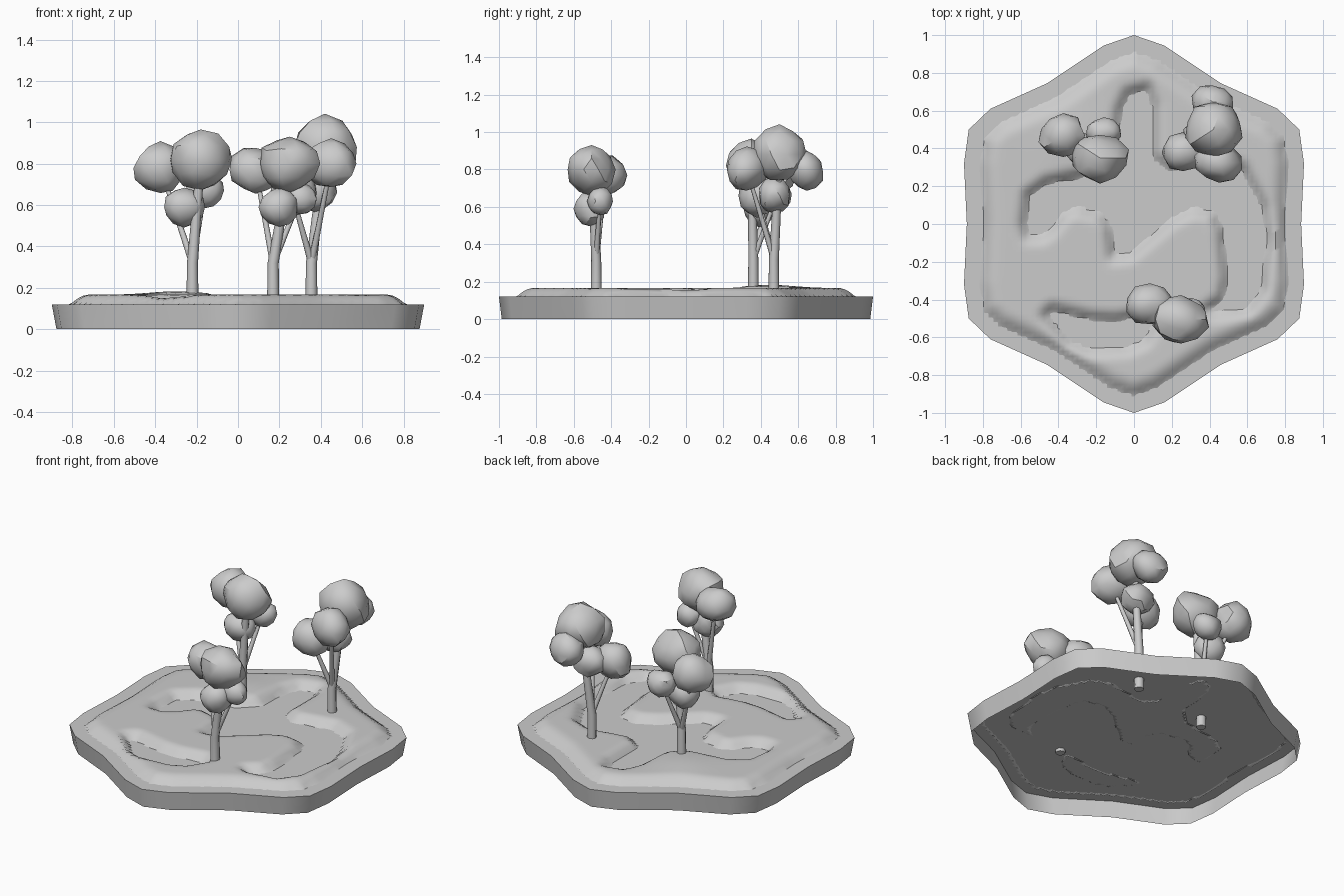
import bpy, bmesh, math, random
from mathutils import Vector

if "Cube" in bpy.data.objects:
    bpy.data.objects.remove(bpy.data.objects["Cube"])

random.seed(4)
TOP = 0.12          # level of the plate and of the water channel

# hexagonal outline of the tile, one quarter mirrored twice
quarter = [(.885, 0), (.9, .32), (.875, .5), (.76, .61), (.46, .745), (.16, .945), (0, 1)]
half = quarter + [(-x, y) for x, y in quarter[-2::-1]]
TILE = half + [(x, -y) for x, y in half[-2:0:-1]]

# outlines of the two water channels, corners rounded below
RIVER = [(-.58, -.06), (-.55, .2), (-.1, .28), (-.06, .68), (.1, .72), (.1, .27), (.54, .35),
         (.72, .02), (.66, -.44), (.36, -.48), (.5, -.38), (.46, .06), (.27, .09),
         (-.1, -.22), (-.13, .04), (-.34, .1), (-.47, -.06)]
POND = [(-.5, -.44), (-.15, -.52), (.14, -.47), (.03, -.65), (-.3, -.67)]


def round_off(pts):
    out = []
    for a, b in zip(pts, pts[1:] + pts[:1]):
        for t in (.2, .8):
            out.append((a[0] + (b[0] - a[0]) * t, a[1] + (b[1] - a[1]) * t))
    return out


def signed_dist(x, y, poly):
    """Distance to the outline, positive inside."""
    best, inside = 9, False
    for (ax, ay), (bx, by) in zip(poly, poly[1:] + poly[:1]):
        dx, dy = bx - ax, by - ay
        t = max(0, min(1, ((x - ax) * dx + (y - ay) * dy) / (dx * dx + dy * dy)))
        best = min(best, math.hypot(x - ax - t * dx, y - ay - t * dy))
        if (ay > y) != (by > y) and x < ax + (y - ay) * dx / dy:
            inside = not inside
    return best if inside else -best


def finish(bm, name, angle):
    mesh = bpy.data.meshes.new(name)
    bm.to_mesh(mesh)
    bm.free()
    ob = bpy.data.objects.new(name, mesh)
    bpy.context.collection.objects.link(ob)
    bpy.ops.object.select_all(action='DESELECT')
    bpy.context.view_layer.objects.active = ob
    ob.select_set(True)
    bpy.ops.object.shade_smooth_by_angle(angle=math.radians(angle))


# plate: top face with a skirt, open underneath
bm = bmesh.new()
upper = [bm.verts.new((x, y, TOP)) for x, y in TILE]
lower = [bm.verts.new((x * .975, y * .985, 0)) for x, y in TILE]
for i in range(len(TILE)):
    j = (i + 1) % len(TILE)
    bm.faces.new((lower[i], lower[j], upper[j], upper[i]))
bm.faces.new(upper)
finish(bm, "tile_plate", 40)

# grass: height sheet that sinks into the plate at its rim and at the water
channels = [round_off(RIVER), round_off(POND)]


def ramp(d, width):
    t = min(1, d / width)
    return t * (2 - t) if t > 0 else 2 * t


def grass_height(x, y):
    rim = ramp(signed_dist(x, y, TILE) - .09, .09)
    bank = min(ramp(-signed_dist(x, y, c), .07) for c in channels)
    bump = .016 * math.exp(-((x + .3) ** 2 + (y - .45) ** 2) / .03)
    return max(TOP - .004, TOP + (.047 + bump) * min(rim, bank))


STEP, NX, NY = .025, 34, 38
bm = bmesh.new()
grid = {}
for i in range(-NX, NX + 1):
    for j in range(-NY, NY + 1):
        x, y = i * STEP, j * STEP
        grid[i, j] = bm.verts.new((x, y, grass_height(x, y)))
for i in range(-NX, NX):
    for j in range(-NY, NY):
        quad = [grid[i, j], grid[i + 1, j], grid[i + 1, j + 1], grid[i, j + 1]]
        if max(v.co.z for v in quad) > TOP:
            bm.faces.new(quad)
bmesh.ops.delete(bm, geom=[v for v in bm.verts if not v.link_faces], context='VERTS')
finish(bm, "grass", 50)


def limb(name, pts, r0, r1):
    """Tapered wooden tube along a path."""
    cu = bpy.data.curves.new(name, 'CURVE')
    cu.dimensions = '3D'
    cu.bevel_depth, cu.bevel_resolution, cu.use_fill_caps = 1, 2, True
    sp = cu.splines.new('POLY')
    sp.points.add(len(pts) - 1)
    for k, (p, c) in enumerate(zip(sp.points, pts)):
        p.co = (*c, 1)
        p.radius = r0 + (r1 - r0) * k / (len(pts) - 1)
    bpy.context.collection.objects.link(bpy.data.objects.new(name, cu))


def clump(name, c, r):
    """Lumpy low-poly leaf ball, a little narrower in y and z."""
    bm = bmesh.new()
    bmesh.ops.create_icosphere(bm, subdivisions=2, radius=1)
    dents = [Vector([random.gauss(0, 1) for _ in range(3)]).normalized() for _ in range(5)]
    for v in bm.verts:
        d = v.co.normalized()
        k = 1.05 + random.uniform(-.05, .06)
        k -= .14 * sum(max(0, d.dot(e)) ** 6 for e in dents)
        v.co = c + Vector((d.x, d.y * .88, d.z * .92)) * r * k
    finish(bm, name, 35)


# trees: trunk foot, then leaf clumps as centre and radius (the first crowns the trunk)
TREES = {
    "left_tree": ((-.22, .36, .05), [
        (-.18, .35, .82, .15), (-.375, .47, .78, .13), (-.16, .49, .67, .09), (-.26, .39, .59, .1)]),
    "right_tree": ((.355, .47, .05), [
        (.42, .5, .88, .16), (.26, .38, .66, .12), (.45, .325, .8, .125),
        (.42, .645, .79, .11), (.37, .47, .66, .105)]),
    "front_tree": ((.17, -.48, .1), [
        (.25, -.505, .8, .145), (.085, -.43, .77, .125), (.3, -.46, .63, .08), (.2, -.51, .59, .097)]),
}
for name, (foot, leaves) in TREES.items():
    foot = Vector(foot)
    fork = Vector((foot.x, foot.y, .32))
    for k, (x, y, z, r) in enumerate(leaves):
        c = Vector((x, y, z))
        clump(f"{name}_leaves_{k + 1}", c, r)
        bend = fork.lerp(c, .45)
        if k == 0:
            limb(name + "_trunk", [foot, fork, bend, c], .03, .02)
        elif k < 3:
            limb(f"{name}_branch_{k}", [fork, bend, c], .017, .01)
